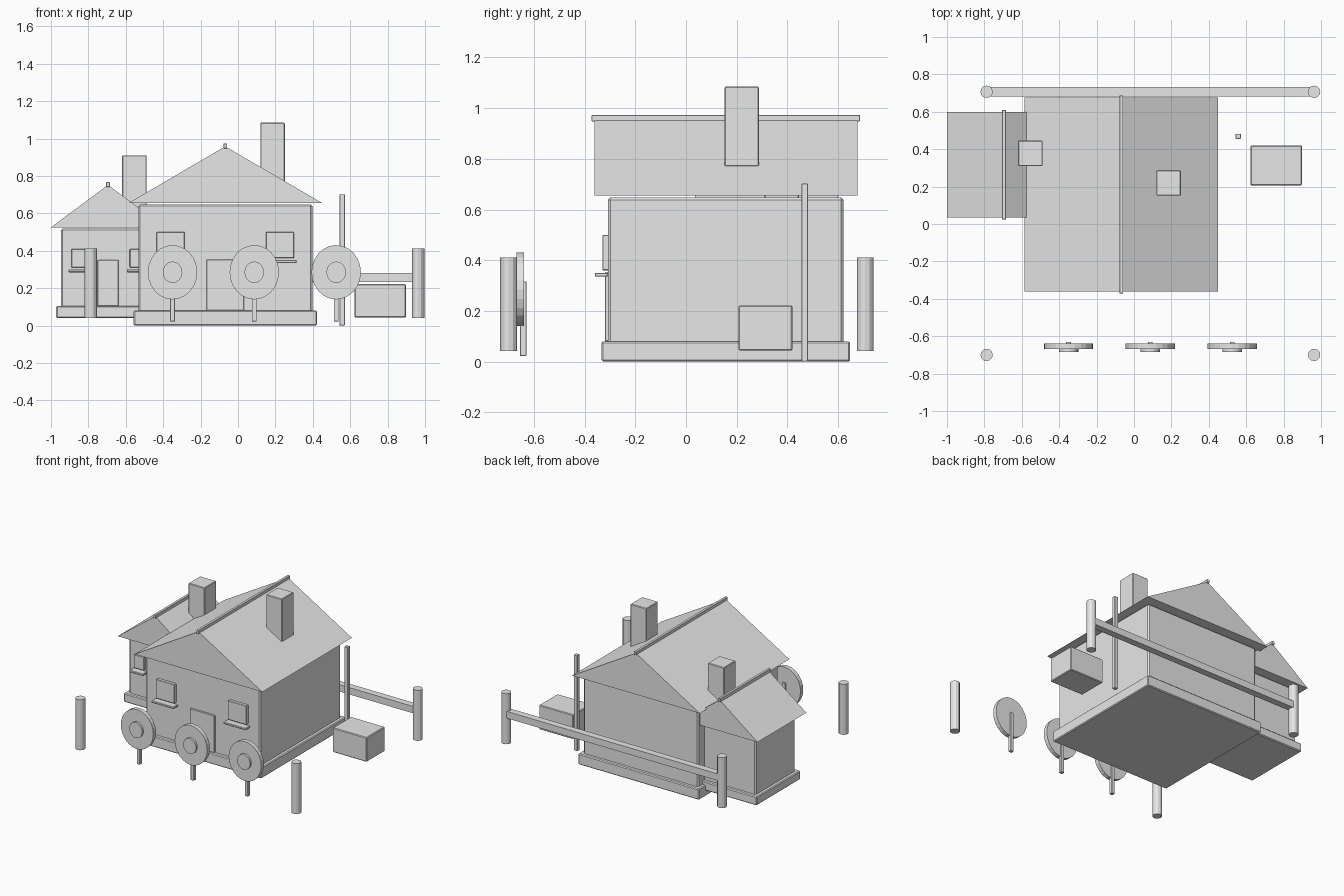
import bpy
from math import pi

cube = bpy.data.objects.get("Cube")
if cube:
    bpy.data.objects.remove(cube, do_unlink=True)

grey = bpy.data.materials.new("plain_grey")
grey.use_nodes = True
colour = (0.8, 0.8, 0.8, 1)
grey.diffuse_color = colour
grey.node_tree.nodes["Principled BSDF"].inputs["Base Color"].default_value = colour


def box(name, xs, ys, zs, bevel=0.0):
    """Box between low and high limits on each axis, with softened edges."""
    bpy.ops.mesh.primitive_cube_add(size=1)
    ob = bpy.context.object
    ob.name = name
    ob.location = [(a + b) / 2 for a, b in (xs, ys, zs)]
    ob.scale = [b - a for a, b in (xs, ys, zs)]
    bpy.ops.object.transform_apply(location=False, rotation=False, scale=True)
    ob.data.materials.append(grey)
    if bevel:
        mod = ob.modifiers.new("soft_edges", "BEVEL")
        mod.width = bevel
        mod.segments = 1
    return ob


def cylinder(name, radius, depth, location, sides, lying=False, stretch=1.0):
    bpy.ops.mesh.primitive_cylinder_add(
        vertices=sides, radius=radius, depth=depth, location=location,
        rotation=(pi / 2 if lying else 0, 0, 0))
    ob = bpy.context.object
    ob.name = name
    ob.scale.y = stretch
    ob.data.materials.append(grey)
    return ob


def gable_roof(name, cx, half, ys, eave, apex):
    """Closed triangular prism running along y."""
    verts = [(x, y, z) for y in ys
             for x, z in ((cx - half, eave), (cx + half, eave), (cx, apex))]
    faces = [(0, 1, 2), (5, 4, 3), (0, 3, 4, 1), (1, 4, 5, 2), (2, 5, 3, 0)]
    mesh = bpy.data.meshes.new(name)
    mesh.from_pydata(verts, [], faces)
    mesh.materials.append(grey)
    ob = bpy.data.objects.new(name, mesh)
    bpy.context.collection.objects.link(ob)


def house(name, cx, half, ys, floor, base_top, wall_top, eave, apex,
          door, door_top, win_offset, win_half, win_z, sill):
    y0, y1 = ys
    # Plinth and walls
    box(name + "_base", (cx - half - .025, cx + half + .025),
        (y0 - .025, y1 + .025), (floor, base_top), .006)
    box(name + "_walls", (cx - half, cx + half), ys, (base_top - .01, wall_top), .01)
    # Roof and ridge
    gable_roof(name + "_roof", cx, half + .053, (y0 - .053, y1 + .055), eave, apex)
    box(name + "_ridge", (cx - .01, cx + .01), (y0 - .064, y1 + .065),
        (apex - .01, apex + .015), .002)
    # Door and pair of windows with sills
    box(name + "_door", (cx - door, cx + door), (y0 - .012, y0 + .01),
        (base_top, door_top), .003)
    for side, label in ((-1, "right"), (1, "left")):
        wx = cx + side * win_offset
        box(name + "_window_" + label, (wx - win_half, wx + win_half),
            (y0 - .022, y0 + .005), win_z, .003)
        box(name + "_sill_" + label, (wx - win_half - .015, wx + win_half + .015),
            (y0 - .052, y0), sill, .003)


house("main_house", -.068, .465, (-.308, .622), 0, .08, .648, .655, .958,
      .1, .353, .292, .075, (.36, .50), (.335, .35))
house("annex", -.695, .252, (.088, .545), .04, .105, .52, .525, .752,
      .057, .35, .156, .04, (.31, .41), (.285, .3))

# Chimneys
box("main_chimney", (.12, .25), (.152, .288), (.77, 1.085), .004)
box("annex_chimney", (-.62, -.488), (.31, .446), (.595, .91), .004)

# Corner posts and back rail
for x in (-.788, .963):
    for y in (-.70, .707):
        cylinder("fence_post", .033, .37, (x, y, .226), 12)
box("back_rail", (-.788, .963), (.682, .732), (.232, .282))

# Crate and tall pole beside the house
box("crate", (.622, .898), (.207, .42), (.043, .222), .005)
box("tall_pole", (.543, .571), (.455, .482), (0, .702), .002)

# Row of round discs on stakes
for x in (-.35, .087, .525):
    cylinder("disc", .132, .031, (x, -.654, .285), 24, True, 1.1)
    cylinder("disc_hub", .052, .02, (x, -.675, .285), 24, True, 1.1)
    box("disc_stake", (x - .013, x + .013), (-.655, -.63), (.022, .317), .002)
